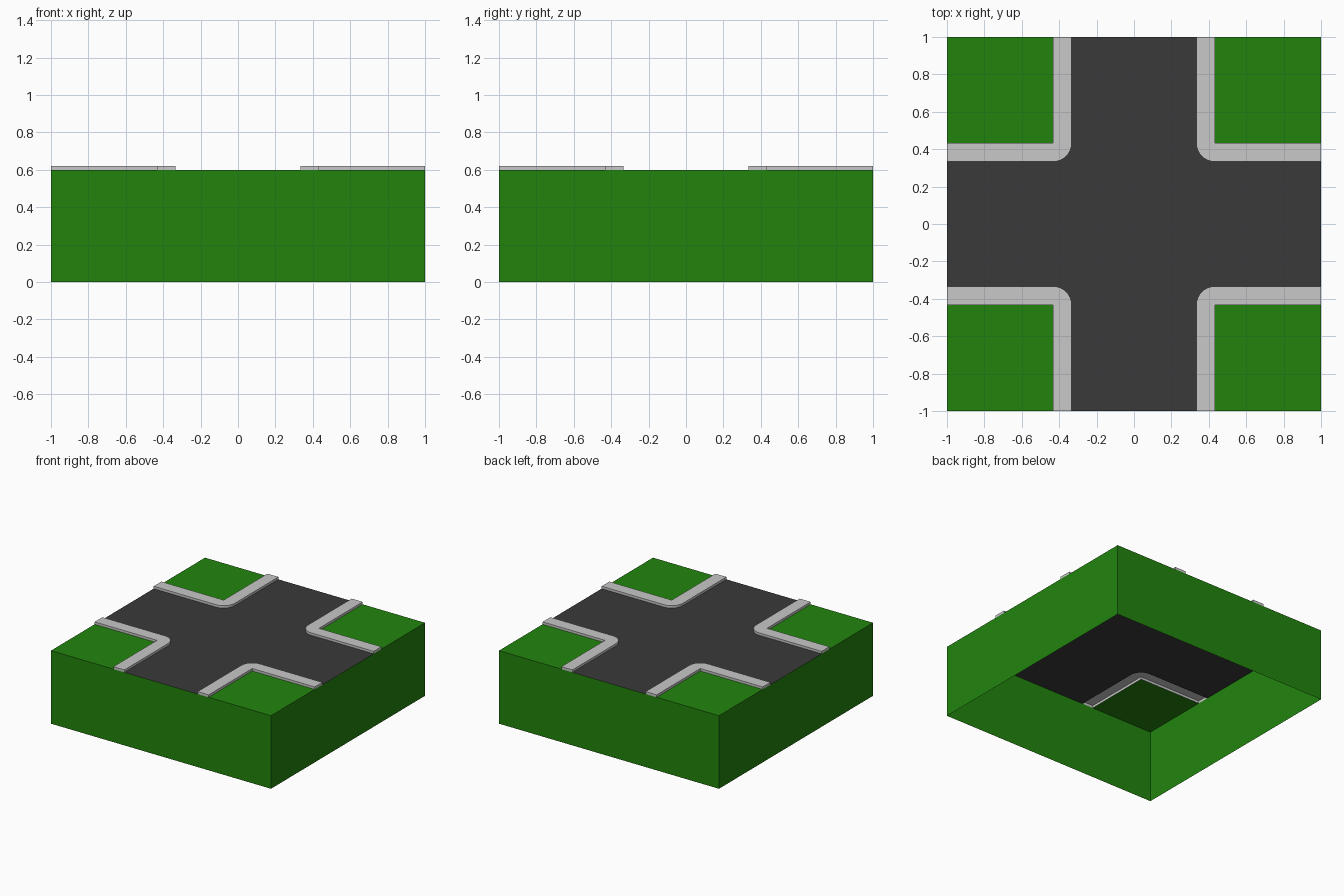
import bpy
import bmesh
from math import cos, sin, pi, radians
from mathutils import Matrix, Vector

if "Cube" in bpy.data.objects:
    bpy.data.objects.remove(bpy.data.objects["Cube"])

HALF = 1.0        # half width of the tile
GROUND = 0.6      # road and grass level
KERB_TOP = 0.62
ROAD = 0.333      # half width of the road
LAWN = 0.433      # inner edge of the grass
ARC_STEPS = 8


def material(name, color):
    mat = bpy.data.materials.new(name)
    mat.use_nodes = True
    mat.diffuse_color = color
    bsdf = mat.node_tree.nodes["Principled BSDF"]
    bsdf.inputs["Base Color"].default_value = color
    bsdf.inputs["Roughness"].default_value = 0.9
    return mat


def make_object(name, faces, mat):
    """Build one mesh object from a list of polygons."""
    bm = bmesh.new()
    for points in faces:
        bm.faces.new([bm.verts.new(p) for p in points])
    bmesh.ops.remove_doubles(bm, verts=bm.verts, dist=1e-5)
    mesh = bpy.data.meshes.new(name)
    bm.to_mesh(mesh)
    bm.free()
    mesh.materials.append(mat)
    obj = bpy.data.objects.new(name, mesh)
    bpy.context.collection.objects.link(obj)
    return obj


def at_height(points, z):
    return [Vector((x, y, z)) for x, y in points]


def turned(points, quarter):
    spin = Matrix.Rotation(quarter * pi / 2, 3, 'Z')
    return [spin @ p for p in points]


green = material("grass green", (0.016, 0.231, 0.004, 1))
asphalt = material("asphalt grey", (0.042, 0.042, 0.042, 1))
concrete = material("concrete grey", (0.58, 0.58, 0.58, 1))

# Rounded road edge around one corner
radius = LAWN - ROAD
arc = [(LAWN - radius * sin(i / ARC_STEPS * pi / 2),
        LAWN - radius * cos(i / ARC_STEPS * pi / 2)) for i in range(ARC_STEPS + 1)]
road_edge = [(HALF, ROAD)] + arc + [(ROAD, HALF)]

# Side walls, open underneath
wall = [Vector((HALF, -HALF, 0)), Vector((HALF, HALF, 0)),
        Vector((HALF, HALF, GROUND)), Vector((HALF, -HALF, GROUND))]
make_object("base_walls", [turned(wall, q) for q in range(4)], green)

# Crossing road surface
outline = [p for q in range(4) for p in turned(at_height(road_edge, GROUND), q)]
make_object("road", [outline], asphalt)

# Grass patches
patch = at_height([(LAWN, LAWN), (HALF, LAWN), (HALF, HALF), (LAWN, HALF)], GROUND)
make_object("grass", [turned(patch, q) for q in range(4)], green)

# Raised kerbs, hollow underneath
kerb_loop = [(HALF, LAWN), (LAWN, LAWN), (LAWN, HALF)] + road_edge[::-1]
low, top = at_height(kerb_loop, GROUND), at_height(kerb_loop, KERB_TOP)
kerb_faces = [top]
for i in range(len(low)):
    j = (i + 1) % len(low)
    kerb_faces.append([low[i], low[j], top[j], top[i]])

bpy.ops.object.select_all(action='DESELECT')
names = ["back_left_kerb", "back_right_kerb", "front_right_kerb", "front_left_kerb"]
for q, name in enumerate(names):
    kerb = make_object(name, [turned(f, q) for f in kerb_faces], concrete)
    kerb.select_set(True)
    bpy.context.view_layer.objects.active = kerb
bpy.ops.object.shade_smooth_by_angle(angle=radians(30))
